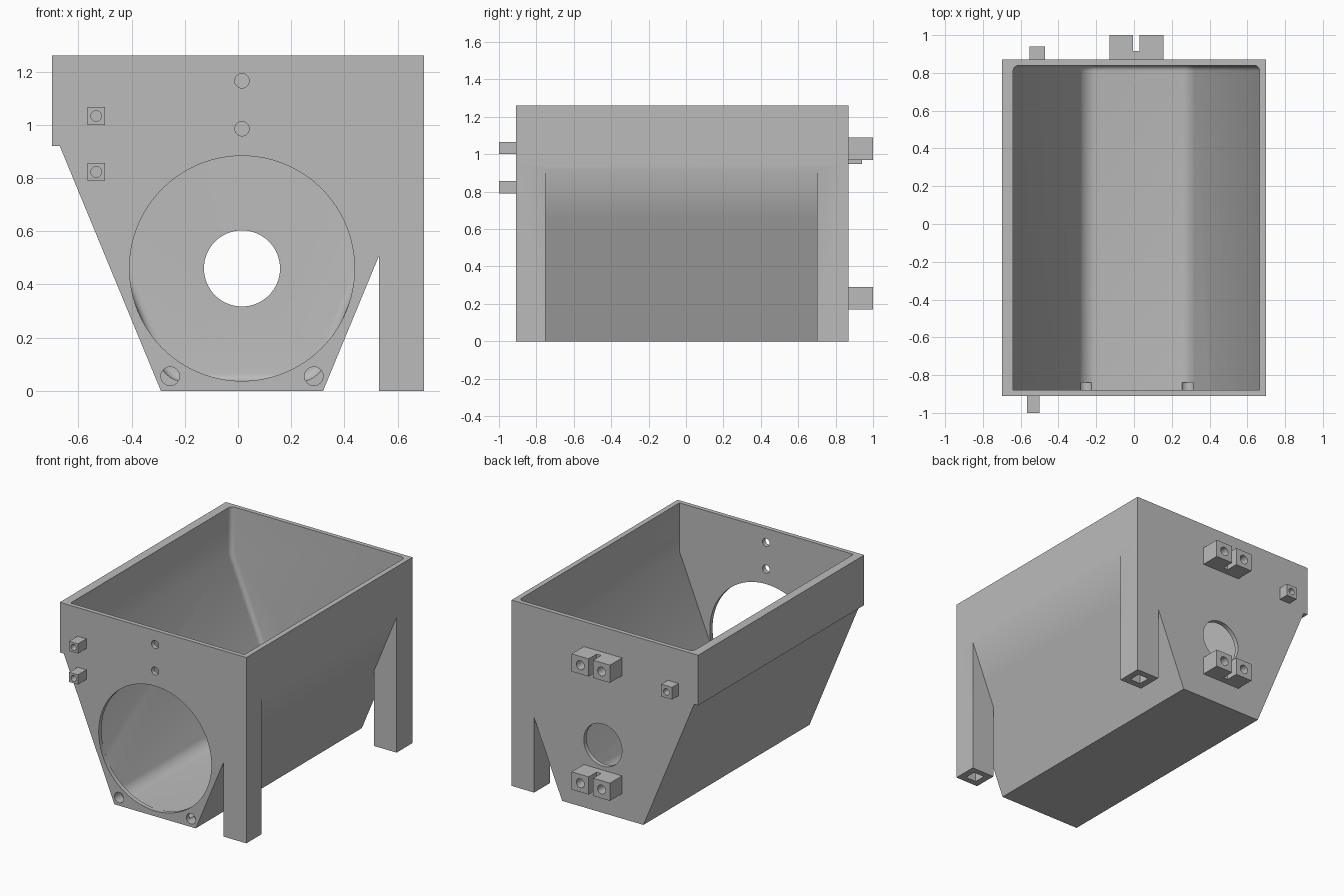
import bpy, bmesh, math

cube = bpy.data.objects.get("Cube")
if cube:
    bpy.data.objects.remove(cube, do_unlink=True)

grey = bpy.data.materials.new("plain grey")
grey.use_nodes = True
grey.diffuse_color = (0.5, 0.5, 0.5, 1)
grey.node_tree.nodes["Principled BSDF"].inputs["Base Color"].default_value = (0.5, 0.5, 0.5, 1)

FRONT, BACK, TOP = -0.91, 0.87, 1.26
AXIS_X, AXIS_Z = 0.015, 0.46


def finish(bm, name):
    bmesh.ops.recalc_face_normals(bm, faces=bm.faces)
    mesh = bpy.data.meshes.new(name)
    bm.to_mesh(mesh)
    bm.free()
    mesh.materials.append(grey)
    ob = bpy.data.objects.new(name, mesh)
    bpy.context.collection.objects.link(ob)
    return ob


def prism_bmesh(points, y0, y1):
    """Front profile in x, z stretched from y0 to y1."""
    bm = bmesh.new()
    face = bm.faces.new([bm.verts.new((x, y0, z)) for x, z in points])
    out = bmesh.ops.extrude_face_region(bm, geom=[face])
    moved = [v for v in out["geom"] if isinstance(v, bmesh.types.BMVert)]
    bmesh.ops.translate(bm, verts=moved, vec=(0, y1 - y0, 0))
    return bm


def prism(name, points, y0, y1):
    return finish(prism_bmesh(points, y0, y1), name)


def box(name, x0, x1, y0, y1, z0, z1):
    return prism(name, [(x0, z0), (x1, z0), (x1, z1), (x0, z1)], y0, y1)


def rod(x, z, r, y0, y1, n=32):
    turn = [2 * math.pi * i / n for i in range(n)]
    return prism("cutter", [(x + r * math.cos(a), z + r * math.sin(a)) for a in turn], y0, y1)


def combine(target, other, operation="DIFFERENCE"):
    mod = target.modifiers.new("combine", "BOOLEAN")
    mod.operation, mod.solver, mod.object = operation, "EXACT", other
    bpy.context.view_layer.objects.active = target
    bpy.ops.object.modifier_apply(modifier=mod.name)
    bpy.data.objects.remove(other, do_unlink=True)


def smooth(ob):
    bpy.ops.object.select_all(action="DESELECT")
    ob.select_set(True)
    bpy.context.view_layer.objects.active = ob
    bpy.ops.object.shade_smooth_by_angle(angle=math.radians(30))


# Tapered hopper body with an overhanging lip on one side
hopper = prism("hopper", [(-0.29, 0), (0.32, 0), (0.593, 0.66), (0.70, 0.92), (0.70, 1.1),
                          (0.70, TOP), (-0.70, TOP), (-0.70, 0.92), (-0.67, 0.92)], FRONT, BACK)

# Two legs on the other side, each with a square socket in its foot
for y0, y1 in ((FRONT, -0.75), (0.70, BACK)):
    leg = prism("leg", [(0.53, 0), (0.70, 0), (0.70, 0.95), (0.53, 0.55)], y0, y1)
    combine(hopper, leg, "UNION")
    mid = (y0 + y1) / 2
    combine(hopper, box("socket", 0.575, 0.655, mid - 0.04, mid + 0.04, -0.1, 0.4))

# Cavity with rounded floor corners and a rounded back end
bm = prism_bmesh([(-0.266, 0.035), (0.296, 0.035), (0.665, 0.93), (0.665, 1.4),
                  (-0.64, 1.4), (-0.64, 0.94)], -0.88, 0.84)
floor_edges = [e for e in bm.edges if all(v.co.z < 0.1 for v in e.verts)
               and abs(e.verts[0].co.y - e.verts[1].co.y) > 1]
bmesh.ops.bevel(bm, geom=floor_edges, offset=0.06, segments=8, profile=0.5, affect="EDGES")
back_edges = [e for e in bm.edges if all(v.co.y > 0.83 for v in e.verts)]
bmesh.ops.bevel(bm, geom=back_edges, offset=0.03, segments=5, profile=0.5, affect="EDGES")
combine(hopper, finish(bm, "cavity"))

# Large front opening, smaller back opening and screw holes
combine(hopper, rod(AXIS_X, AXIS_Z, 0.423, -1.0, -0.879, 96))
combine(hopper, rod(AXIS_X, AXIS_Z, 0.143, 0.7, 1.0, 64))
for z in (1.165, 0.985):
    combine(hopper, rod(AXIS_X, z, 0.027, -1.0, -0.8))
for x in (-0.255, 0.285):
    combine(hopper, rod(x, 0.055, 0.035, -1.0, -0.84))
smooth(hopper)

# Pair of small drilled lugs on the front
for label, z in (("upper", 1.033), ("lower", 0.823)):
    lug = box("front_lug_" + label, -0.566, -0.5, -1.0, FRONT + 0.01, z - 0.033, z + 0.033)
    combine(lug, rod(-0.533, z, 0.02, -1.1, FRONT))
    smooth(lug)

# Slotted double lugs on the back
for label, z in (("upper", 1.03), ("lower", 0.23)):
    lug = box("back_bracket_" + label, -0.13, 0.157, BACK - 0.01, 1.0, z - 0.06, z + 0.06)
    combine(lug, box("slot", -0.004, 0.03, 0.915, 1.1, z - 0.1, z + 0.1))
    for x in (-0.067, 0.093):
        combine(lug, rod(x, z, 0.03, 0.89, 1.1))
    smooth(lug)

# Single small lug on the back
lug = box("back_lug", -0.553, -0.472, BACK - 0.01, 0.94, 0.947, 1.03)
combine(lug, rod(-0.512, 0.988, 0.022, 0.875, 1.1))
smooth(lug)
